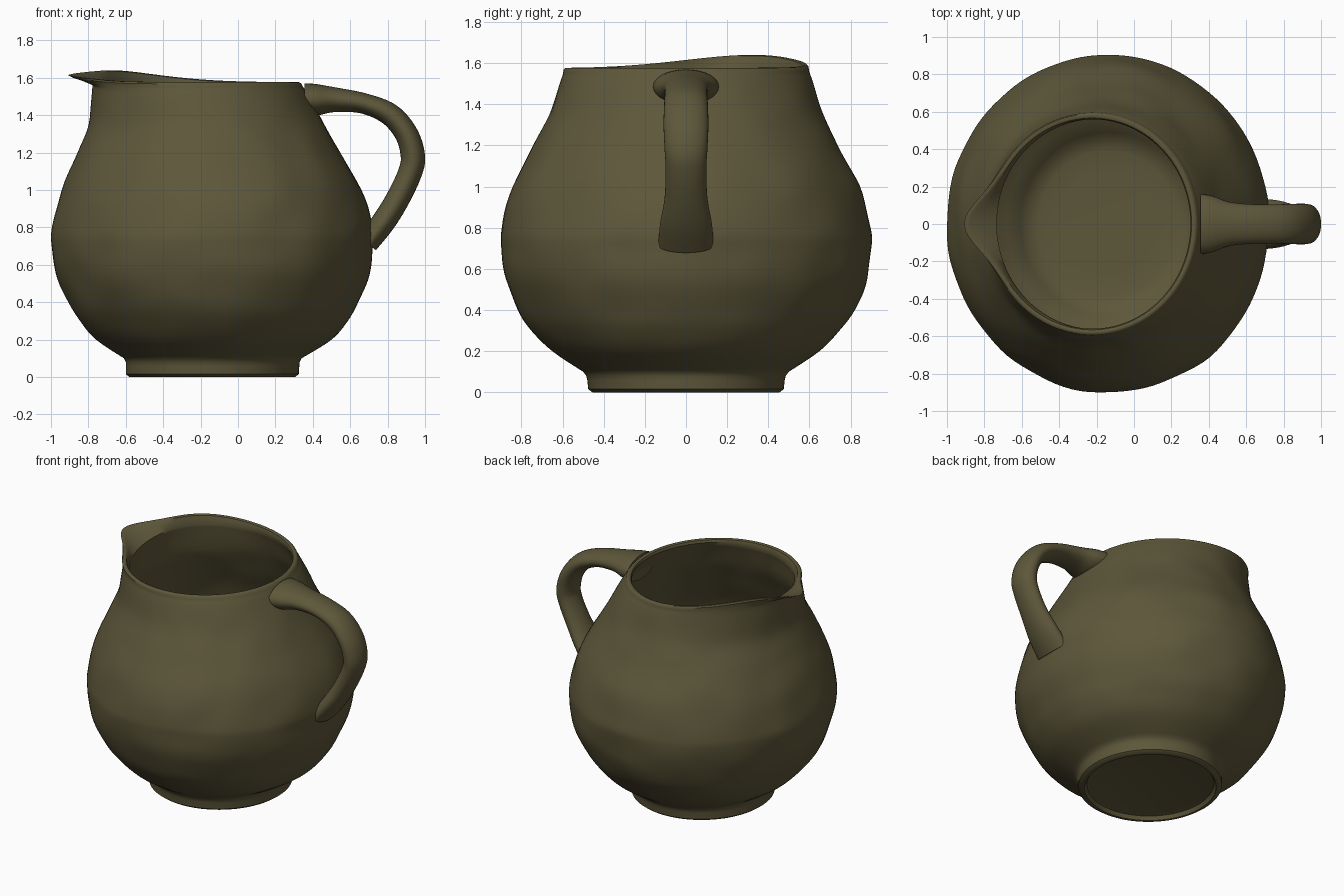
import bpy, bmesh, math
from mathutils import Vector, noise

if "Cube" in bpy.data.objects:
    bpy.data.objects.remove(bpy.data.objects["Cube"])

SEG = 112

clay = bpy.data.materials.new("olive clay")
clay.diffuse_color = (0.11, 0.095, 0.042, 1)
clay.use_nodes = True
clay.node_tree.nodes["Principled BSDF"].inputs["Base Color"].default_value = clay.diffuse_color


def spline(pts, steps):
    """Catmull-Rom through a list of tuples."""
    out = []
    for i in range(len(pts) - 1):
        p = [Vector(pts[min(max(k, 0), len(pts) - 1)]) for k in (i - 1, i, i + 1, i + 2)]
        for s in range(steps):
            t = s / steps
            out.append(0.5 * (2 * p[1] + (p[2] - p[0]) * t
                              + (2 * p[0] - 5 * p[1] + 4 * p[2] - p[3]) * t * t
                              + (3 * p[1] - p[0] - 3 * p[2] + p[3]) * t ** 3))
    return out + [Vector(pts[-1])]


def loft(name, rings):
    """Skin closed rings of points and cap both ends."""
    bm = bmesh.new()
    rows = [[bm.verts.new(p) for p in r] for r in rings]
    n = len(rows[0])
    for a, b in zip(rows, rows[1:]):
        for i in range(n):
            bm.faces.new((a[i], a[(i + 1) % n], b[(i + 1) % n], b[i]))
    bm.faces.new(rows[0])
    bm.faces.new(rows[-1])
    bmesh.ops.recalc_face_normals(bm, faces=bm.faces)
    me = bpy.data.meshes.new(name)
    bm.to_mesh(me)
    bm.free()
    me.materials.append(clay)
    ob = bpy.data.objects.new(name, me)
    bpy.context.collection.objects.link(ob)
    bpy.context.view_layer.objects.active = ob
    ob.select_set(True)
    bpy.ops.object.shade_smooth_by_angle(angle=math.radians(40))
    ob.select_set(False)


def clamp(v):
    return max(0.0, min(1.0, v))


def body_ring(z, xl, xr, ry):
    """One slightly uneven ring; near the top it gets the spout and rim lift."""
    spout, rise = clamp((z - 1.535) / 0.04), clamp((z - 1.38) / 0.19)
    rough = 0.011 * clamp((z - 0.1) / 0.2) * clamp((1.56 - z) / 0.2)
    cx, rx = (xl + xr) / 2, (xr - xl) / 2
    ring = []
    for i in range(SEG):
        a = 2 * math.pi * i / SEG
        d = math.degrees(a)
        pull = 0.13 * spout * math.exp(-((d - 180) / 17) ** 2)
        lift = 0.063 * rise * math.exp(-((d - 146) / 48) ** 2)
        c, s = math.cos(a), math.sin(a)
        bump = rough * noise.noise(Vector((c * 3.2, s * 3.2, z * 5)))
        ring.append((cx + (rx + pull + bump) * c, (ry + bump) * s, z + lift))
    return ring


# Body: outer wall as (z, left x, right x, half depth)
outer = spline([(0.10, -0.61, 0.34, 0.50), (0.2, -0.76, 0.50, 0.65), (0.3, -0.85, 0.585, 0.75),
                (0.4, -0.91, 0.64, 0.82), (0.55, -0.97, 0.70, 0.88), (0.7, -1.0, 0.725, 0.90),
                (0.8, -0.995, 0.72, 0.895), (1.0, -0.945, 0.66, 0.845), (1.2, -0.86, 0.55, 0.74),
                (1.35, -0.80, 0.465, 0.665), (1.5, -0.78, 0.38, 0.615), (1.54, -0.78, 0.355, 0.60)], 5)
foot = [(0.03, -0.53, 0.25, 0.40), (0.025, -0.55, 0.27, 0.42), (0.0, -0.565, 0.285, 0.435),
        (0.0, -0.58, 0.305, 0.455), (0.015, -0.60, 0.325, 0.475), (0.06, -0.60, 0.328, 0.48),
        (0.08, -0.60, 0.33, 0.485)]
lip = [(1.555, -0.78, 0.345, 0.597), (1.567, -0.785, 0.34, 0.595), (1.575, -0.778, 0.33, 0.588),
       (1.577, -0.768, 0.32, 0.577), (1.572, -0.757, 0.308, 0.566), (1.556, -0.75, 0.302, 0.56)]
inner = [(z, l + 0.045, r - 0.045, y - 0.045) for z, l, r, y in reversed(outer) if 0.28 < z < 1.53]
floor = [(0.22, -0.68, 0.41, 0.56), (0.16, -0.61, 0.33, 0.49), (0.12, -0.57, 0.29, 0.45),
         (0.105, -0.51, 0.23, 0.39), (0.10, -0.40, 0.12, 0.27)]
loft("jug_body", [body_ring(*p) for p in foot + outer + lip + inner + floor])

# Handle: (x, z, half thickness, half width) along the arc
path = spline([(0.355, 1.482, 0.088, 0.162), (0.42, 1.482, 0.084, 0.15), (0.52, 1.482, 0.066, 0.116),
               (0.67, 1.463, 0.055, 0.104), (0.81, 1.405, 0.060, 0.106), (0.90, 1.30, 0.062, 0.109),
               (0.935, 1.18, 0.065, 0.104), (0.917, 1.085, 0.064, 0.099), (0.85, 0.945, 0.064, 0.104),
               (0.775, 0.825, 0.064, 0.125), (0.69, 0.715, 0.060, 0.135)], 6)
rings = []
for i, (x, z, th, w) in enumerate(path):
    p, q = path[max(i - 1, 0)], path[min(i + 1, len(path) - 1)]
    t = Vector((q[0] - p[0], q[1] - p[1])).normalized()
    rings.append([(x - t.y * th * math.sin(a), w * math.cos(a), z + t.x * th * math.sin(a))
                  for a in (2 * math.pi * k / 32 for k in range(32))])
loft("handle", rings)
